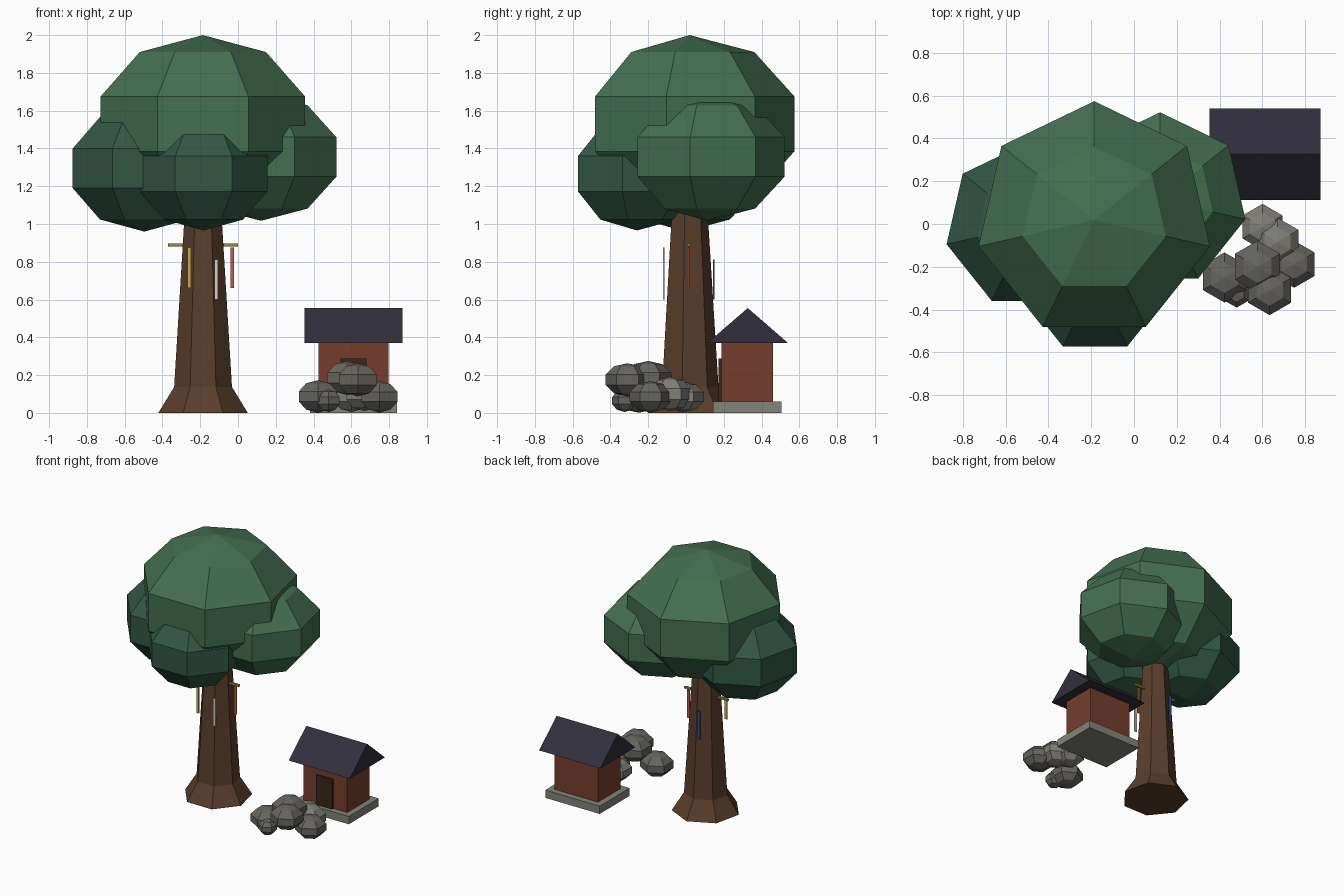
import bpy, math

if "Cube" in bpy.data.objects:
    bpy.data.objects.remove(bpy.data.objects["Cube"])


def material(name, rgb):
    m = bpy.data.materials.new(name)
    m.diffuse_color = (*rgb, 1)
    m.use_nodes = True
    m.node_tree.nodes["Principled BSDF"].inputs["Base Color"].default_value = m.diffuse_color
    return m


def make(name, verts, faces, mat):
    me = bpy.data.meshes.new(name)
    me.from_pydata(verts, [], faces)
    me.materials.append(mat)
    ob = bpy.data.objects.new(name, me)
    bpy.context.collection.objects.link(ob)
    return ob


def lathe(name, centre, n, profile, mat):
    """Stack of n-gon rings (radius, z), one corner towards +y, radius 0 = pole."""
    cx, cy, cz = centre
    verts, rings, faces = [], [], []
    for r, z in profile:
        start = len(verts)
        count = 1 if r == 0 else n
        for i in range(count):
            a = math.pi / 2 + 2 * math.pi * i / n
            verts.append((cx + r * math.cos(a), cy + r * math.sin(a), cz + z))
        rings.append([start + i % count for i in range(n)])
    for lo, hi in zip(rings, rings[1:]):
        for i in range(n):
            j = (i + 1) % n
            faces.append(list(dict.fromkeys((lo[i], lo[j], hi[j], hi[i]))))
    if profile[0][0]:
        faces.append(rings[0][::-1])
    if profile[-1][0]:
        faces.append(rings[-1])
    return make(name, verts, faces, mat)


def blob(name, centre, width, height, n, mat):
    """Low-poly ball with five bands; width is the radius of the widest ring."""
    r = width / math.sin(math.radians(72))
    steps = [math.pi * k / 5 for k in range(6)]
    profile = [(0 if k in (0, 5) else r * math.sin(t), -height * math.cos(t))
               for k, t in enumerate(steps)]
    return lathe(name, centre, n, profile, mat)


def box(name, x0, x1, y0, y1, z0, z1, mat):
    verts = [(x, y, z) for z in (z0, z1) for x, y in ((x0, y0), (x1, y0), (x1, y1), (x0, y1))]
    faces = [(3, 2, 1, 0), (4, 5, 6, 7)] + [(i, (i + 1) % 4, (i + 1) % 4 + 4, i + 4) for i in range(4)]
    return make(name, verts, faces, mat)


bark = material("bark", (0.10, 0.048, 0.026))
leaf = material("leaf", (0.058, 0.16, 0.085))
dark_leaf = material("dark_leaf", (0.034, 0.095, 0.06))
brick = material("brick", (0.18, 0.048, 0.028))
slate = material("slate", (0.03, 0.028, 0.046))
stone = material("stone", (0.23, 0.23, 0.20))
rock_mat = material("rock", (0.135, 0.13, 0.115))
pale_rock = material("pale_rock", (0.22, 0.21, 0.185))
door_mat = material("door_wood", (0.04, 0.021, 0.011))
gold = material("gold", (0.60, 0.40, 0.08))
white = material("white", (0.66, 0.64, 0.56))
red = material("red", (0.55, 0.10, 0.06))
blue = material("blue", (0.035, 0.075, 0.25))
rope = material("rope", (0.32, 0.24, 0.06))

# Tree: flared trunk and four leaf masses
lathe("trunk", (-0.185, 0.015, 0), 7,
      [(0.243, 0), (0.157, 0.137), (0.094, 1.15)], bark)
blob("canopy_main", (-0.186, 0.019, 1.53), 0.555, 0.47, 7, leaf)
blob("canopy_right", (0.122, 0.113, 1.355), 0.409, 0.338, 7, leaf)
blob("canopy_left", (-0.496, -0.008, 1.295), 0.39, 0.335, 7, dark_leaf)
blob("canopy_front", (-0.182, -0.260, 1.266), 0.347, 0.30, 7, dark_leaf)

# Rod through the trunk and hanging ribbons
box("ribbon_rod", -0.37, 0, 0.006, 0.022, 0.882, 0.897, rope)
for name, x, y, top, mat in (("ribbon_gold", -0.258, -0.119, 0.875, gold),
                             ("ribbon_white", -0.115, -0.119, 0.812, white),
                             ("ribbon_red", -0.031, 0.014, 0.875, red),
                             ("ribbon_blue", -0.215, 0.148, 0.812, blue)):
    box(name, x - 0.01, x + 0.01, y - 0.004, y + 0.004, top - 0.213, top, mat)

# House: plinth, walls, door and gable roof
box("house_plinth", 0.38, 0.843, 0.142, 0.506, 0, 0.06, stone)
box("house_walls", 0.427, 0.797, 0.188, 0.46, 0.06, 0.375, brick)
box("house_door", 0.543, 0.68, 0.173, 0.195, 0.06, 0.287, door_mat)
gable = ((0.113, 0.37), (0.54, 0.37), (0.327, 0.555))
make("house_roof", [(x, y, z) for x in (0.352, 0.872) for y, z in gable],
     [(0, 2, 1), (3, 4, 5), (0, 1, 4, 3), (1, 2, 5, 4), (2, 0, 3, 5)], slate)

# Rock pile: x, y, z, radius, half height
rocks = ((0.601, -0.014, 0.085, 0.108, 0.08, pale_rock),
         (0.671, -0.084, 0.10, 0.113, 0.09, pale_rock),
         (0.749, -0.188, 0.085, 0.110, 0.083, rock_mat),
         (0.578, -0.20, 0.185, 0.122, 0.09, rock_mat),
         (0.423, -0.25, 0.087, 0.117, 0.086, rock_mat),
         (0.634, -0.31, 0.175, 0.116, 0.088, rock_mat),
         (0.48, -0.325, 0.065, 0.066, 0.06, rock_mat))
for i, (x, y, z, r, h, mat) in enumerate(rocks):
    blob(f"rock_{i + 1}", (x, y, z), r, h, 6, mat)
